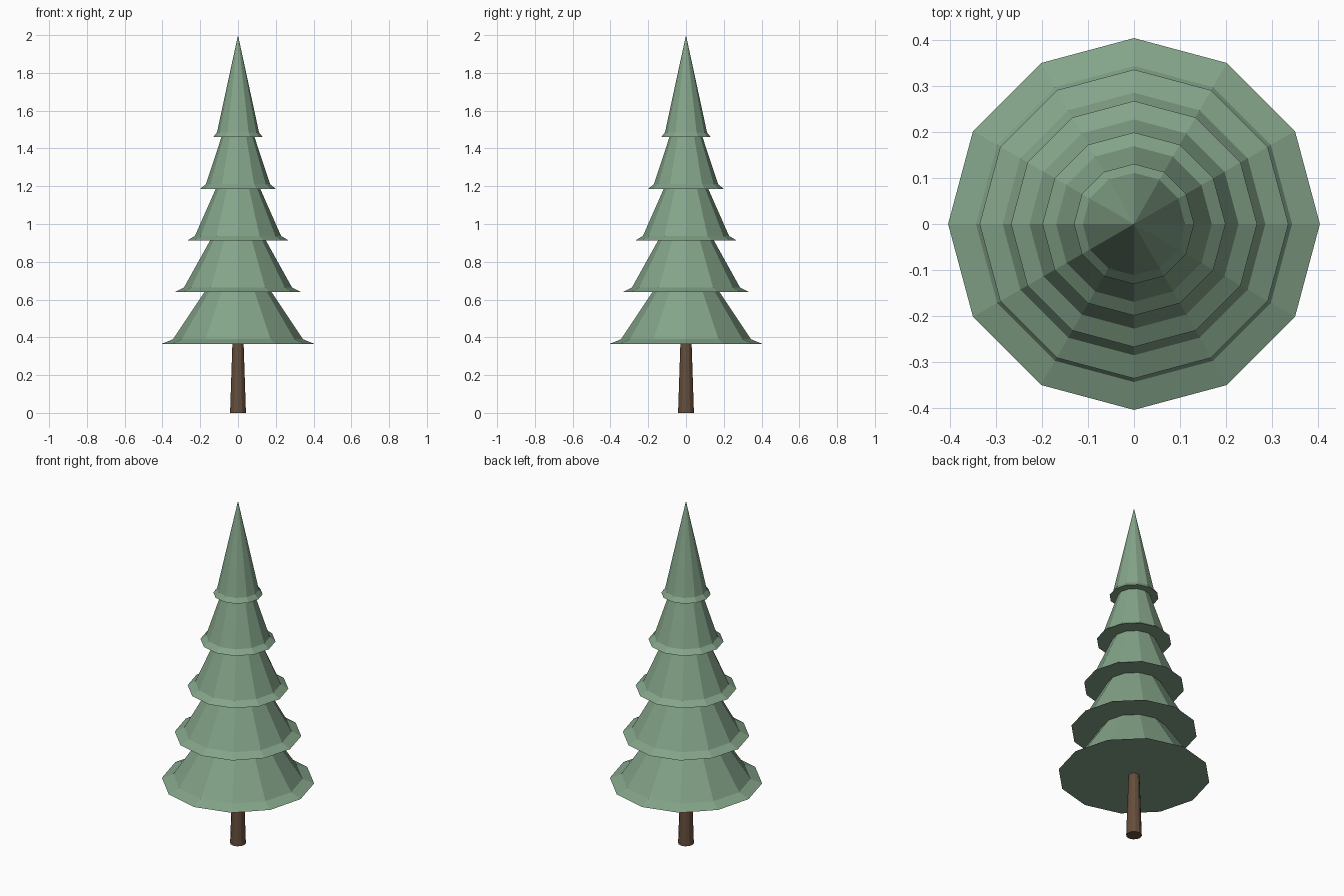
import bpy, bmesh, math

cube = bpy.data.objects.get("Cube")
if cube:
    bpy.data.objects.remove(cube, do_unlink=True)

SIDES = 12


def material(name, rgb):
    mat = bpy.data.materials.new(name)
    mat.use_nodes = True
    color = (*rgb, 1)
    mat.diffuse_color = color
    mat.node_tree.nodes["Principled BSDF"].inputs["Base Color"].default_value = color
    return mat


def lathe(name, profile, mat):
    """Closed faceted solid from (radius, height) rings; zero radius is a tip."""
    bm = bmesh.new()
    rings = []
    for r, z in profile:
        if r == 0:
            rings.append([bm.verts.new((0, 0, z))] * SIDES)
        else:
            angles = [math.tau * i / SIDES for i in range(SIDES)]
            rings.append([bm.verts.new((r * math.cos(a), r * math.sin(a), z))
                          for a in angles])
    for low, high in zip(rings, rings[1:]):
        for i in range(SIDES):
            j = (i + 1) % SIDES
            corners = [low[i], low[j], high[j], high[i]]
            bm.faces.new(list(dict.fromkeys(corners)))
    bm.faces.new(rings[0][::-1])
    if profile[-1][0]:
        bm.faces.new(rings[-1])
    mesh = bpy.data.meshes.new(name)
    bm.to_mesh(mesh)
    bm.free()
    mesh.materials.append(mat)
    obj = bpy.data.objects.new(name, mesh)
    bpy.context.collection.objects.link(obj)
    return obj


needles = material("needle green", (0.23, 0.37, 0.25))
bark = material("bark brown", (0.13, 0.075, 0.045))

# Tapered trunk, reaching into the lowest tier
lathe("trunk", [(0.042, 0), (0.028, 0.42)], bark)

# Five foliage tiers: flared skirt, then a steep cone
TIER_HEIGHT = 0.54
for n in range(5):
    radius = 0.405 - 0.0685 * n
    base = 0.365 + 0.27375 * n
    lathe(f"foliage_tier_{n + 1}",
          [(radius, base), (radius * 0.85, base + 0.025), (0, base + TIER_HEIGHT)],
          needles)
